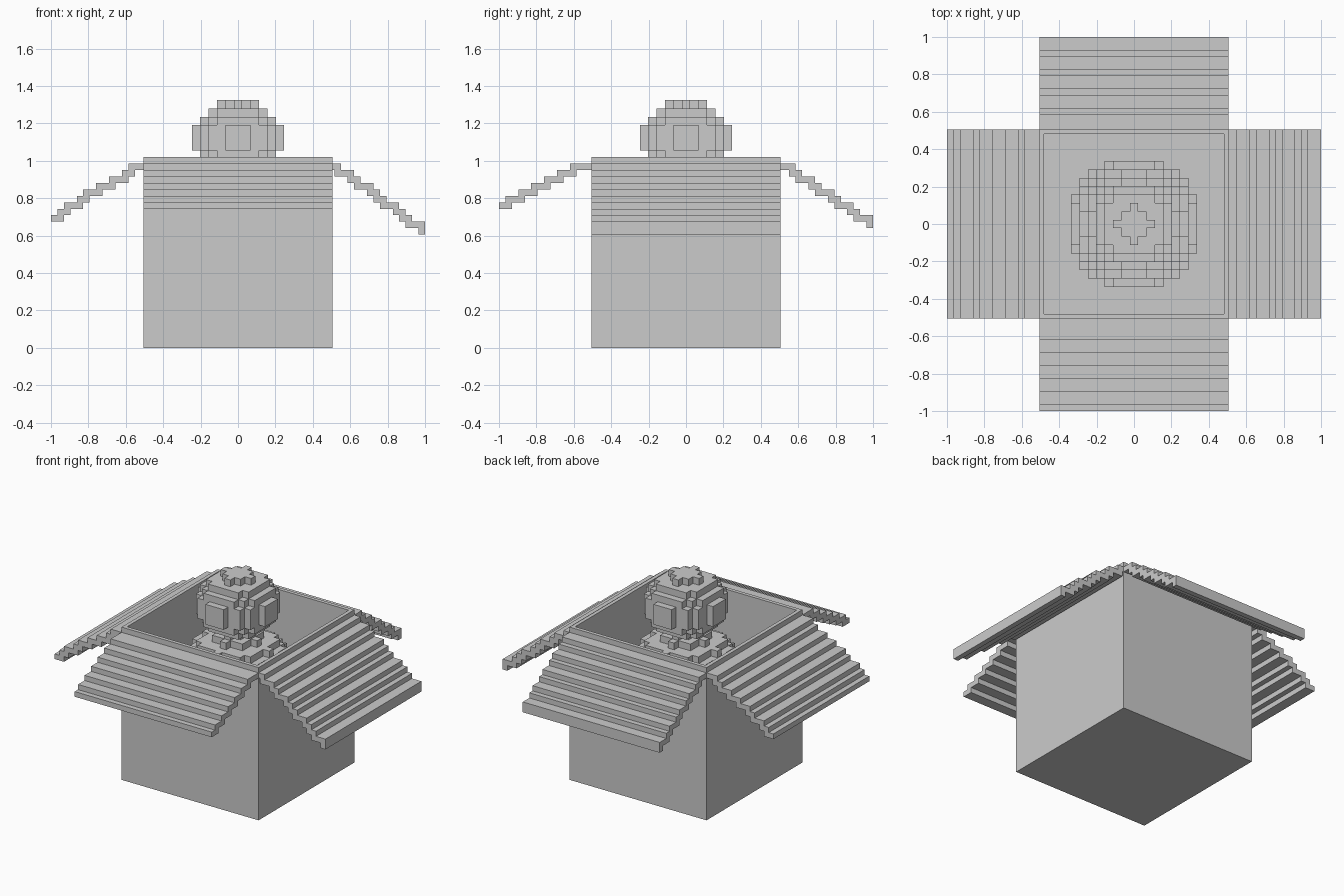
import bpy, bmesh, math
from mathutils import Matrix, Vector

if "Cube" in bpy.data.objects:
    bpy.data.objects.remove(bpy.data.objects["Cube"])

HALF = 0.506      # half width of the box
TOP = 1.02        # rim height
WALL = 0.035
V = 0.0449        # block size of the figure
F = 0.0345        # block size of the flaps


def finish(bm, name):
    bmesh.ops.remove_doubles(bm, verts=bm.verts, dist=1e-5)
    bmesh.ops.recalc_face_normals(bm, faces=bm.faces)
    me = bpy.data.meshes.new(name)
    bm.to_mesh(me)
    bm.free()
    ob = bpy.data.objects.new(name, me)
    bpy.context.collection.objects.link(ob)
    return ob


# Open hollow box
bm = bmesh.new()
bmesh.ops.create_cube(bm, size=1, matrix=Matrix.Translation((0, 0, TOP / 2))
                      @ Matrix.Diagonal((2 * HALF, 2 * HALF, TOP, 1)))
lid = max(bm.faces, key=lambda f: f.calc_center_median().z)
bmesh.ops.inset_region(bm, faces=[lid], thickness=WALL)
well = bmesh.ops.extrude_discrete_faces(bm, faces=[lid])["faces"][0]
bmesh.ops.translate(bm, verts=well.verts, vec=(0, 0, WALL - TOP))
finish(bm, "box")


# Stepped flaps, each a stair-shaped profile extruded along one rim
def flap(name, rows, angle):
    n, upper, lower = 15, [], []
    x0, z0, s = 1 - n * F, TOP - WALL, rows / n
    for i in range(n):
        first = max(0, math.floor(s * i - 0.4))
        last = max(0, math.floor(s * (i + 1) - 0.4))
        for x in (x0 + i * F, x0 + (i + 1) * F):
            upper.append((x, z0 - first * F))
            lower.append((x, z0 - (last + 1) * F))
    outline = []
    for p in upper + lower[::-1]:
        if not outline or p != outline[-1]:
            outline.append(p)
    bm = bmesh.new()
    face = bm.faces.new([bm.verts.new((x, -HALF, z)) for x, z in outline])
    new = bmesh.ops.extrude_face_region(bm, geom=[face], use_keep_orig=True)["geom"]
    bmesh.ops.translate(bm, verts=[g for g in new if isinstance(g, bmesh.types.BMVert)],
                        vec=(0, 2 * HALF, 0))
    bmesh.ops.rotate(bm, verts=bm.verts, matrix=Matrix.Rotation(angle, 3, 'Z'))
    finish(bm, name)


for k, (name, rows) in enumerate((("flap_right", 11), ("flap_back", 10),
                                  ("flap_left", 9), ("flap_front", 7))):
    flap(name, rows, k * math.pi / 2)


# Rounded solids made of small blocks, keeping only the outside faces
def blocks(name, r2, squash, z):
    n = int(math.sqrt(r2)) + 1
    span = range(-n, n + 1)
    cells = {(i, j, k) for i in span for j in span for k in span
             if i * i + j * j + squash * k * k <= r2}
    bm = bmesh.new()
    for c in cells:
        for axis in range(3):
            for sign in (-1, 1):
                d = [0, 0, 0]
                d[axis] = sign
                if tuple(a + b for a, b in zip(c, d)) in cells:
                    continue
                quad = []
                for u, w in ((-.5, -.5), (.5, -.5), (.5, .5), (-.5, .5)):
                    p = Vector(c)
                    p[axis] += sign * .5
                    p[(axis + 1) % 3] += u
                    p[(axis + 2) % 3] += w
                    quad.append(bm.verts.new(p * V + Vector((0, 0, z))))
                bm.faces.new(quad if sign > 0 else quad[::-1])
    finish(bm, name)


blocks("figure_head", 27.8, 1.45, 1.123)
blocks("figure_body", 62, 1.45, 1.123 - 11 * V)

# Short post under the body
bm = bmesh.new()
bmesh.ops.create_cube(bm, size=1, matrix=Matrix.Translation((0, 0, 0.19))
                      @ Matrix.Diagonal((5 * V, 5 * V, 0.31, 1)))
finish(bm, "figure_post")
